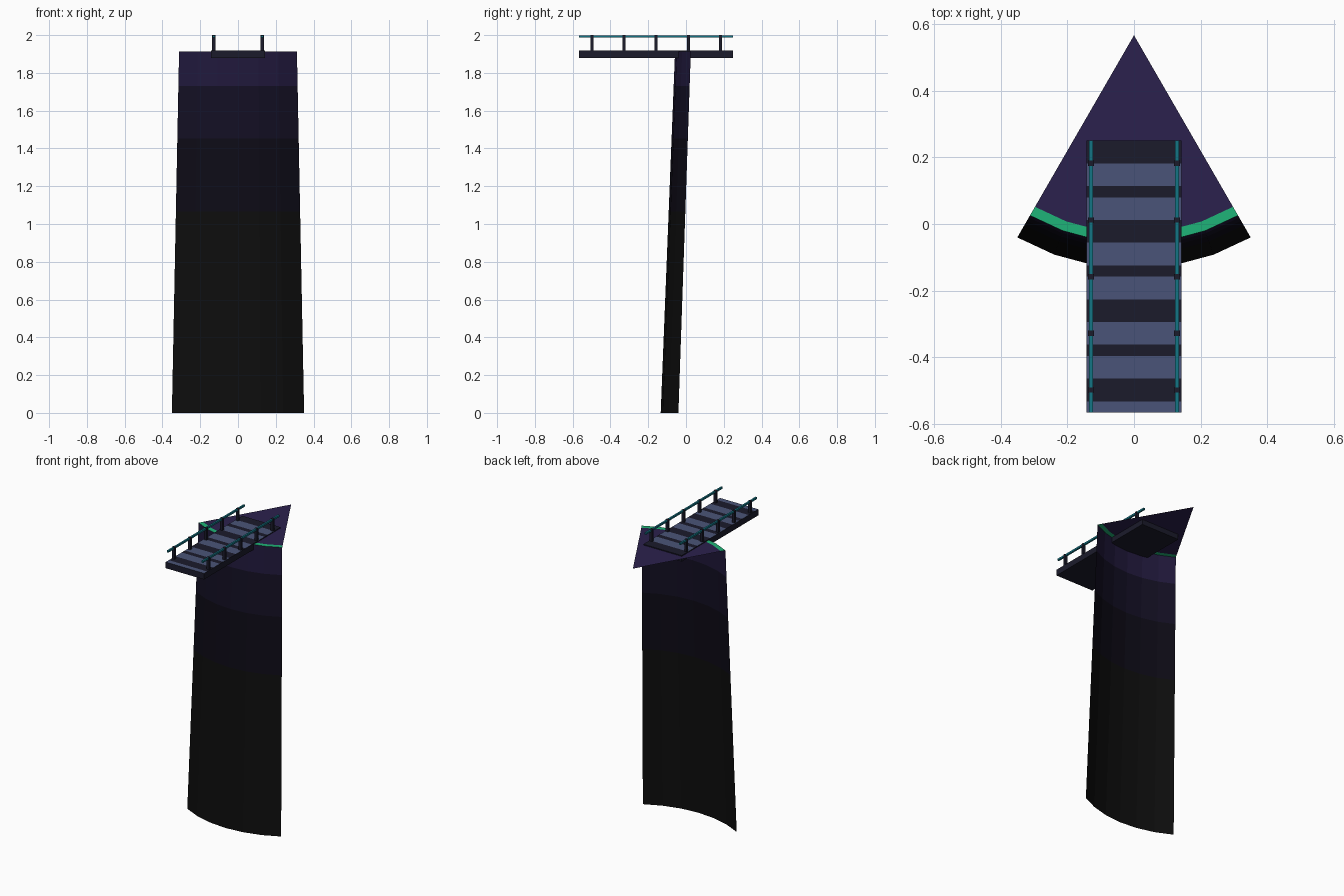
import bpy, bmesh, math

if "Cube" in bpy.data.objects:
    bpy.data.objects.remove(bpy.data.objects["Cube"])

APEX_Y, TOP_Z, SEG = 0.566, 1.913, 6
R_BASE, R_TOP, R_STRIPE = 0.70, 0.624, 0.594


def mat(name, hexcol):
    def lin(c):
        c /= 255
        return c / 12.92 if c <= 0.04045 else ((c + 0.055) / 1.055) ** 2.4
    m = bpy.data.materials.new(name)
    m.diffuse_color = [lin(int(hexcol[i:i + 2], 16)) for i in (0, 2, 4)] + [1]
    m.use_nodes = True
    m.node_tree.nodes["Principled BSDF"].inputs["Base Color"].default_value = m.diffuse_color
    return m


def finish(name, bm, mats):
    me = bpy.data.meshes.new(name)
    bm.to_mesh(me)
    bm.free()
    for m in mats:
        me.materials.append(m)
    ob = bpy.data.objects.new(name, me)
    bpy.context.collection.objects.link(ob)
    return ob


def arc(bm, r, z):
    # 60 degree arc around the apex, bulging towards the front
    pts = [math.radians(-30 + 60 * i / SEG) for i in range(SEG + 1)]
    return [bm.verts.new((r * math.sin(a), APEX_Y - r * math.cos(a), z)) for a in pts]


def bridge(bm, lower, upper, index):
    for i in range(SEG):
        f = bm.faces.new((lower[i], lower[i + 1], upper[i + 1], upper[i]))
        f.material_index = index


def add_box(bm, x0, x1, y0, y1, z0, z1):
    vs = bmesh.ops.create_cube(bm, size=1)["verts"]
    for v in vs:
        v.co = ((x0 + x1) / 2 + v.co.x * (x1 - x0),
                (y0 + y1) / 2 + v.co.y * (y1 - y0),
                (z0 + z1) / 2 + v.co.z * (z1 - z0))


dark = mat("dark_metal", "1B1B2B")
plank = mat("plank_blue", "4A5478")
teal = mat("teal", "147585")
purple = mat("purple", "2B214D")
green = mat("green", "1FB478")
bands = [mat("wall_black", "0D0D0D"), mat("wall_deep", "0D0B16"),
         mat("wall_dark", "130F23"), mat("wall_purple", "20183B")]

# Curved tapering cliff wall, an open sheet in four colour bands
bm = bmesh.new()
rows = [arc(bm, R_BASE + (R_TOP - R_BASE) * z / TOP_Z, z)
        for z in (0, 1.066, 1.453, 1.73, TOP_Z)]
for k in range(4):
    bridge(bm, rows[k], rows[k + 1], k)
finish("cliff_wall", bm, bands)

# Flat wedge platform with a green edge stripe
bm = bmesh.new()
outer, inner = arc(bm, R_TOP, TOP_Z), arc(bm, R_STRIPE, TOP_Z)
bridge(bm, outer, inner, 1)
apex = bm.verts.new((0, APEX_Y, TOP_Z))
for i in range(SEG):
    bm.faces.new((inner[i], inner[i + 1], apex))
finish("wedge_platform", bm, [purple, green])

# Walkway deck: box whose top is striped with planks
Y0, Y1, HALF, Z0, Z1, N = -0.566, 0.25, 0.143, 1.878, 1.919, 24
pattern = "001101100110110011011001"
bm = bmesh.new()
add_box(bm, -HALF, HALF, Y0, Y1, Z0, Z1)
for i in range(1, N):
    y = Y1 + (Y0 - Y1) * i / N
    bmesh.ops.bisect_plane(bm, geom=bm.verts[:] + bm.edges[:] + bm.faces[:],
                           plane_co=(0, y, 0), plane_no=(0, 1, 0))
bm.normal_update()
for f in bm.faces:
    if f.normal.z > 0.5:
        cell = int((Y1 - f.calc_center_median().y) / (Y1 - Y0) * N)
        f.material_index = int(pattern[cell])
finish("walkway_deck", bm, [dark, plank])

# Railings on both sides
for side, s in (("left", -1), ("right", 1)):
    x = s * 0.129
    bm = bmesh.new()
    add_box(bm, x - 0.006, x + 0.006, Y0, Y1, 1.987, 1.999)
    finish("handrail_" + side, bm, [teal])
    bm = bmesh.new()
    for i in range(5):
        y = -0.498 + 0.17 * i
        add_box(bm, x - 0.009, x + 0.009, y - 0.008, y + 0.008, Z1 - 0.005, 2.0)
    finish("rail_posts_" + side, bm, [dark])
